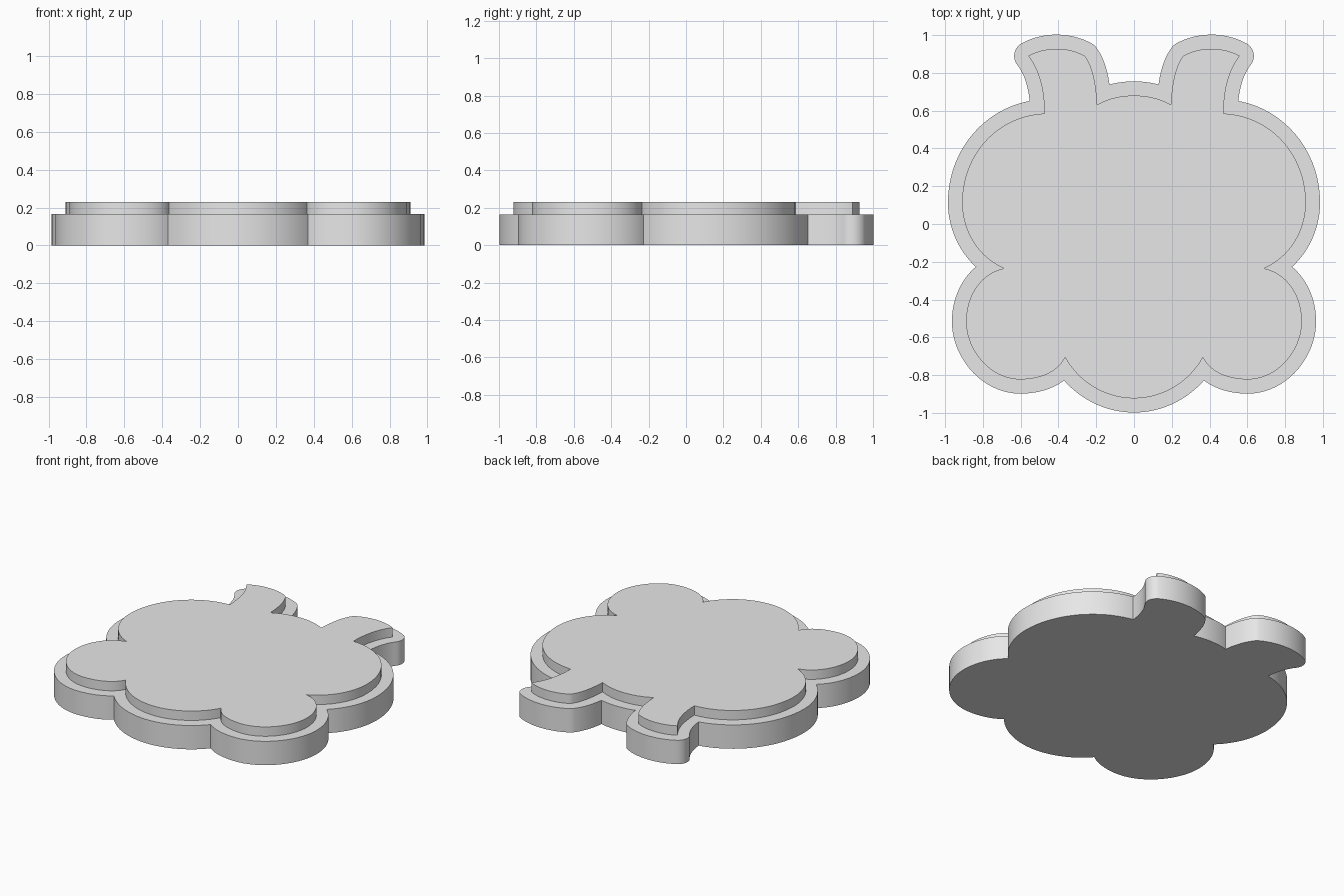
import bpy, bmesh, math
from mathutils import Vector
from mathutils.geometry import interpolate_bezier, intersect_line_line_2d

if "Cube" in bpy.data.objects:
    bpy.data.objects.remove(bpy.data.objects["Cube"])

BASE_TOP, PLATE_TOP, RIM = 0.165, 0.23, 0.075

# Left half of the raised outline: one chain of bezier points per smooth stretch
BROW = [(0, .68), (.07, .68), (.135, .665), (.195, .632)]
EAR_INSIDE = [(.195, .632), (.2, .73), (.215, .83), (.26, .89)]
EAR_TIP = [(.26, .89), (.34, .935), (.46, .945), (.56, .89)]
EAR_OUTSIDE = [(.56, .89), (.49, .8), (.475, .68), (.474, .585)]
SIDE_LOBE = [(.474, .585), (.72, .575), (.91, .37), (.91, .113),
             (.91, -.04), (.82, -.18), (.688, -.235)]
CORNER_LOBE = [(.688, -.235), (.81, -.26), (.889, -.38), (.889, -.516),
               (.889, -.67), (.76, -.823), (.603, -.823),
               (.49, -.823), (.4, -.78), (.365, -.706)]
BOTTOM_LOBE = [(.365, -.706), (.29, -.84), (.15, -.923), (0, -.923)]
CHAINS = [BROW, EAR_INSIDE, EAR_TIP, EAR_OUTSIDE, SIDE_LOBE, CORNER_LOBE, BOTTOM_LOBE]


def sample(chain):
    """Turn a chain of bezier points into a polyline."""
    points = [Vector(chain[0])]
    for i in range(0, len(chain) - 1, 3):
        a, b, c, d = [Vector(p).to_3d() for p in chain[i:i + 4]]
        points += [p.to_2d() for p in interpolate_bezier(a, b, c, d, 20)[1:]]
    return points


def widen(line, distance):
    """Move a polyline outwards along its normals."""
    moved = []
    for i, p in enumerate(line):
        t = (line[min(i + 1, len(line) - 1)] - line[max(i - 1, 0)]).normalized()
        moved.append(p + Vector((-t.y, t.x)) * distance)
    return moved


def join(a, b, corner, distance):
    """Trim two lines at their crossing, or bridge them with a round corner."""
    for i in range(len(a) - 1):
        for j in range(len(b) - 1):
            hit = intersect_line_line_2d(a[i], a[i + 1], b[j], b[j + 1])
            if hit:
                return a[:i + 1] + [hit], [hit] + b[j + 1:]
    u, v = a[-1] - corner, b[0] - corner
    arc = [corner + u.lerp(v, k / 8).normalized() * distance for k in range(1, 8)]
    return a + arc, b


def outline(distance):
    """Full mirrored outline, grown by a distance."""
    lines = [sample(c) for c in CHAINS]
    if distance:
        corners = [line[-1] for line in lines]
        lines = [widen(line, distance) for line in lines]
        for i in range(len(lines) - 1):
            lines[i], lines[i + 1] = join(lines[i], lines[i + 1], corners[i], distance)
    half = []
    for p in sum(lines, []):
        if not half or (p - half[-1]).length > 0.0005:
            half.append(p)
    half[0].x = half[-1].x = 0
    return half + [Vector((-p.x, p.y)) for p in half[-2:0:-1]]


grey = bpy.data.materials.new("light_grey")
grey.use_nodes = True
grey.diffuse_color = (0.8, 0.8, 0.8, 1)
grey.node_tree.nodes["Principled BSDF"].inputs["Base Color"].default_value = (0.8, 0.8, 0.8, 1)


def slab(name, points, bottom, top):
    """Extrude an outline into a flat slab."""
    bm = bmesh.new()
    face = bm.faces.new([bm.verts.new((p.x, p.y, bottom)) for p in points])
    grown = bmesh.ops.extrude_face_region(bm, geom=[face], use_keep_orig=True)
    verts = [g for g in grown["geom"] if isinstance(g, bmesh.types.BMVert)]
    bmesh.ops.translate(bm, verts=verts, vec=(0, 0, top - bottom))
    bmesh.ops.recalc_face_normals(bm, faces=bm.faces[:])
    mesh = bpy.data.meshes.new(name)
    bm.to_mesh(mesh)
    bm.free()
    mesh.materials.append(grey)
    obj = bpy.data.objects.new(name, mesh)
    bpy.context.collection.objects.link(obj)
    bpy.ops.object.select_all(action='DESELECT')
    obj.select_set(True)
    bpy.context.view_layer.objects.active = obj
    bpy.ops.object.shade_smooth_by_angle(angle=math.radians(30))


# Wide base with a smaller raised plate on top
slab("base_slab", outline(RIM), 0, BASE_TOP)
slab("raised_plate", outline(0), BASE_TOP, PLATE_TOP)
